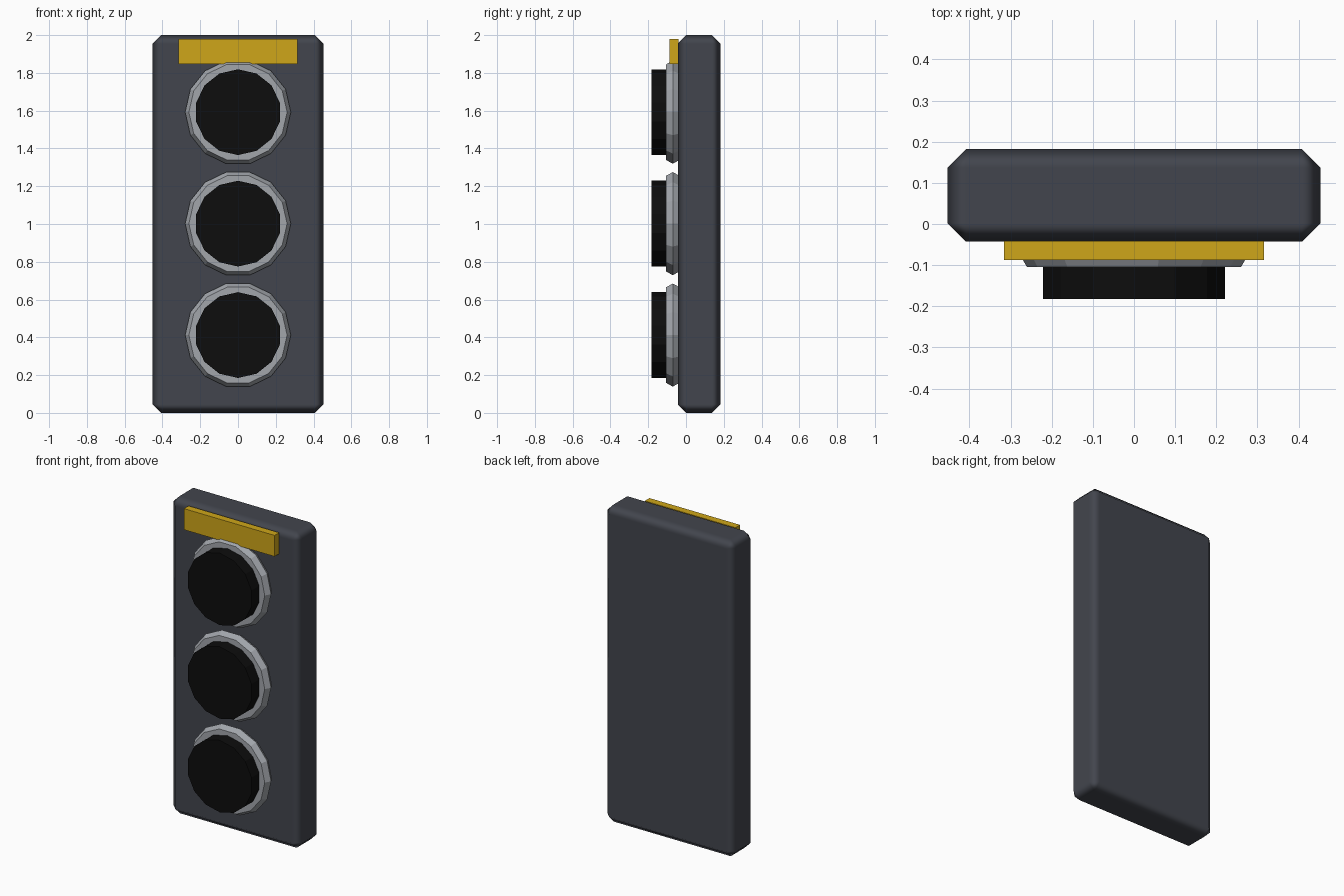
import bpy
from math import radians

if "Cube" in bpy.data.objects:
    bpy.data.objects.remove(bpy.data.objects["Cube"])


def material(name, rgb):
    m = bpy.data.materials.new(name)
    m.diffuse_color = (*rgb, 1)
    m.use_nodes = True
    m.node_tree.nodes["Principled BSDF"].inputs["Base Color"].default_value = m.diffuse_color
    return m


slate = material("slate", (0.055, 0.06, 0.075))
silver = material("silver", (0.36, 0.38, 0.41))
black = material("black", (0.004, 0.004, 0.004))
yellow = material("yellow", (0.62, 0.38, 0.01))


def finish(name, mat):
    ob = bpy.context.object
    ob.name = name
    ob.data.materials.append(mat)
    return ob


def box(name, lo, hi, mat):
    centre = [(a + b) / 2 for a, b in zip(lo, hi)]
    bpy.ops.mesh.primitive_cube_add(size=1, location=centre)
    ob = finish(name, mat)
    ob.scale = [b - a for a, b in zip(lo, hi)]
    bpy.ops.object.transform_apply(location=False, rotation=False, scale=True)
    return ob


# Housing: slab with chamfered edges and hardened smooth normals
housing = box("housing", (-0.453, -0.043, 0), (0.453, 0.182, 2), slate)
bpy.ops.object.shade_smooth()
bevel = housing.modifiers.new("chamfer", "BEVEL")
bevel.width = 0.045
bevel.segments = 1
bevel.harden_normals = True

# Three lenses, each a low-poly rim around a protruding barrel
for label, z in (("top", 1.592), ("middle", 1.002), ("bottom", 0.412)):
    bpy.ops.mesh.primitive_torus_add(
        major_segments=14, minor_segments=6, major_radius=0.24,
        minor_radius=0.04, location=(0, -0.07, z), rotation=(radians(90), 0, 0))
    finish(f"{label}_lens_rim", silver)
    bpy.ops.mesh.primitive_cylinder_add(
        vertices=14, radius=0.227, depth=0.14,
        location=(0, -0.112, z), rotation=(radians(90), 0, 0))
    finish(f"{label}_lens", black)

# Yellow strip above the lenses
box("top_strip", (-0.316, -0.087, 1.846), (0.316, -0.041, 1.979), yellow)
